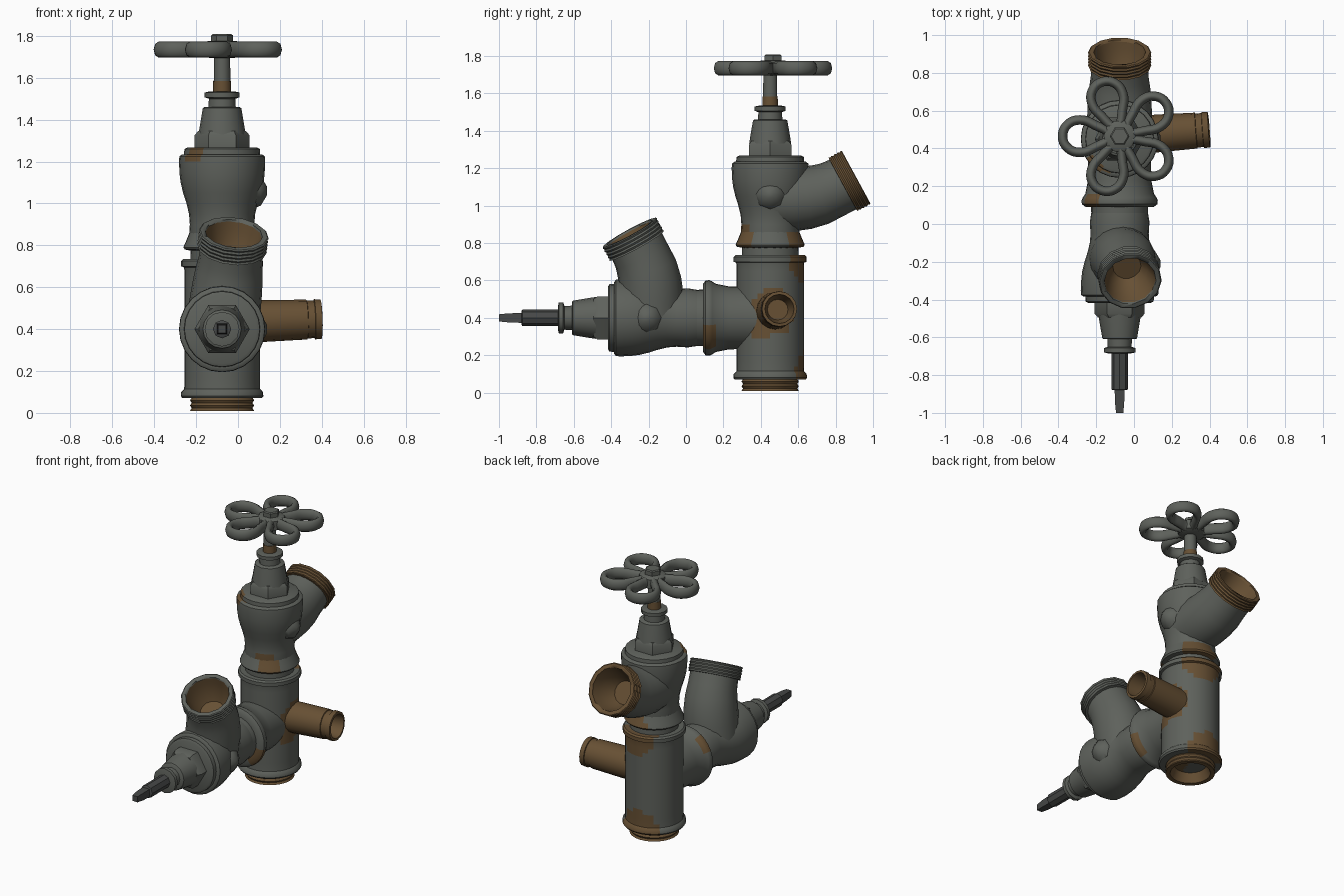
import bpy, bmesh, math
from math import cos, sin, pi, radians
from mathutils import Matrix, Vector

cube = bpy.data.objects.get("Cube")
if cube:
    bpy.data.objects.remove(cube, do_unlink=True)


def material(name, rgb):
    m = bpy.data.materials.new(name)
    m.use_nodes = True
    m.diffuse_color = (*rgb, 1)
    bsdf = m.node_tree.nodes["Principled BSDF"]
    bsdf.inputs["Base Color"].default_value = (*rgb, 1)
    bsdf.inputs["Roughness"].default_value = 0.7
    return m


GREY = material("weathered grey", (0.112, 0.120, 0.106))
BROWN = material("rusty bronze", (0.135, 0.080, 0.034))
DARK = material("dark steel", (0.062, 0.065, 0.064))

AXIS_X, AXIS_Y = -0.076, 0.45
UPRIGHT = Matrix.Translation((AXIS_X, AXIS_Y, 0))
FORWARD = Matrix.Translation((AXIS_X, 0.85, 0.40)) @ Matrix.Rotation(pi / 2, 4, 'X')


def sweep(name, sections, mat, sides=24, place=UPRIGHT, turn=0.0):
    """Skin rings given as (y, z, tilt from z toward y, radius)."""
    bm = bmesh.new()
    rings = []
    for y, z, tilt, r in sections:
        ring = []
        for k in range(sides):
            a = 2 * pi * k / sides + turn
            v = r * sin(a)
            ring.append(bm.verts.new((r * cos(a), y + v * cos(tilt), z - v * sin(tilt))))
        rings.append(ring)
    for lower, upper in zip(rings, rings[1:]):
        for k in range(sides):
            n = (k + 1) % sides
            bm.faces.new((lower[k], lower[n], upper[n], upper[k]))
    bm.faces.new(rings[0][::-1])
    bm.faces.new(rings[-1])
    mesh = bpy.data.meshes.new(name)
    bm.to_mesh(mesh)
    bm.free()
    mesh.transform(place)
    mesh.materials.append(mat)
    ob = bpy.data.objects.new(name, mesh)
    bpy.context.collection.objects.link(ob)
    bpy.ops.object.select_all(action='DESELECT')
    ob.select_set(True)
    bpy.context.view_layer.objects.active = ob
    bpy.ops.object.shade_smooth_by_angle(angle=radians(38))
    return ob


def lathe(name, profile, mat, sides=24, place=UPRIGHT, turn=0.0):
    """Turn a (height, radius) profile about the local z axis."""
    return sweep(name, [(0, z, 0, r) for z, r in profile], mat, sides, place, turn)


def thread(start, end, radius, count, depth=0.008):
    step = (end - start) / (2 * count)
    return [(start + i * step, radius - depth * (i % 2)) for i in range(2 * count + 1)]


def rust(ob, spots):
    """Recolour the faces lying inside any (centre, radius) spot."""
    ob.data.materials.append(BROWN)
    for p in ob.data.polygons:
        if any((p.center - Vector(c)).length < r for c, r in spots):
            p.material_index = 1


# Vertical body of the tee
body_rings = [(0.07, 0.15), (0.07, 0.19), (0.08, 0.197), (0.10, 0.195), (0.115, 0.181)]
body_rings += [(0.14 + 0.03 * i, 0.18) for i in range(19)]
body_rings += [(0.695, 0.182), (0.70, 0.195), (0.725, 0.195), (0.735, 0.185), (0.735, 0.155)]
body = lathe("tee_body", body_rings, GREY, 32)
rust(body, [((0.1, 0.46, 0.43), 0.125), ((0.06, 0.40, 0.35), 0.07),
            ((-0.076, 0.63, 0.09), 0.13), ((-0.05, 0.6, 0.73), 0.14)])

# Threaded foot, open underneath
lathe("foot_thread", [(0.07, 0.10), (0.01, 0.125)] + thread(0.01, 0.085, 0.153, 3), BROWN)

# Front arm of the tee
arm = lathe("tee_front_arm", [(0.4, 0.165), (0.62, 0.168), (0.69, 0.182), (0.71, 0.195),
                              (0.725, 0.202), (0.745, 0.2), (0.76, 0.18), (0.76, 0.14)],
            GREY, 32, FORWARD)
rust(arm, [((0.09, 0.12, 0.29), 0.075), ((-0.2, 0.12, 0.5), 0.06)])

# Side spout, hollow, leaning slightly back and up
lean = Vector((0.47, 0.035, 0.015)).to_track_quat('Z', 'Y').to_matrix().to_4x4()
spout_place = Matrix.Translation((-0.07, 0.465, 0.433)) @ lean
lathe("side_spout", [(0, 0.10), (0.2, 0.10), (0.40, 0.095), (0.402, 0.09), (0.435, 0.09),
                     (0.437, 0.096), (0.468, 0.094), (0.47, 0.078), (0.40, 0.07), (0.34, 0.055)],
      BROWN, 16, spout_place)


def valve(prefix, place, swing, ring_mat):
    # Bulbous housing
    lathe(prefix + "_neck", [(0.72, 0.152), (0.80, 0.150)], GREY, 24, place)
    housing = lathe(prefix + "_housing",
                    [(0.79, 0.150), (0.84, 0.158), (0.90, 0.154), (0.95, 0.158), (1.00, 0.170),
                     (1.05, 0.186), (1.10, 0.198), (1.14, 0.203), (1.20, 0.206), (1.225, 0.204),
                     (1.235, 0.19), (1.235, 0.182), (1.26, 0.18), (1.268, 0.165)], GREY, 24, place)
    # Hexagonal bonnet, gland and its flange
    lathe(prefix + "_hex", [(1.26, 0.132), (1.325, 0.132), (1.345, 0.115)], GREY, 6, place)
    lathe(prefix + "_bonnet", [(1.33, 0.112), (1.36, 0.108), (1.455, 0.092), (1.46, 0.085)],
          GREY, 16, place)
    lathe(prefix + "_gland", [(1.45, 0.066), (1.50, 0.063), (1.507, 0.083), (1.53, 0.083),
                              (1.535, 0.06)], GREY, 12, place)
    # Curved outlet with an open threaded ring
    out = place @ Matrix.Rotation(swing, 4, 'Z')
    tilt = radians(61.5)
    sweep(prefix + "_outlet", [(0.0, 1.03, radians(90), 0.17), (0.12, 1.035, radians(86), 0.172),
                               (0.20, 1.043, radians(82), 0.168), (0.27, 1.06, radians(74), 0.162),
                               (0.33, 1.085, radians(66), 0.153), (0.40, 1.118, tilt, 0.15)],
          GREY, 20, out)
    ring_place = out @ Matrix.Translation((0, 0.46, 1.152)) @ Matrix.Rotation(-tilt, 4, 'X')
    lathe(prefix + "_outlet_ring", [(-0.082, 0.14)] + thread(-0.08, -0.005, 0.168, 4, 0.005)
          + [(0, 0.162), (0, 0.136)], ring_mat, 14, ring_place)
    # Bore shown as a liner sunk into the outlet
    return housing, ring_place


def bore(name, place, mat):
    """Replace the flat ring front with a stepped, sunken interior."""
    for ob in bpy.data.objects:
        if ob.name == name + "_outlet_ring":
            cutter = lathe(name + "_bore_cutter", [(-0.17, 0.075), (-0.12, 0.105), (-0.05, 0.128),
                                                   (0.02, 0.142)], mat, 14, place)
            cutter.hide_render = True
            cutter.hide_set(True)
            for part in (ob, bpy.data.objects[name + "_outlet"]):
                mod = part.modifiers.new("bore", 'BOOLEAN')
                mod.operation, mod.object, mod.solver = 'DIFFERENCE', cutter, 'EXACT'
                bpy.context.view_layer.objects.active = part
                bpy.ops.object.modifier_apply(modifier="bore")
            bpy.data.objects.remove(cutter, do_unlink=True)
    # Thin bronze lining over the cut
    lining = lathe(name + "_outlet_lining", [(-0.002, 0.138), (-0.05, 0.126), (-0.118, 0.103),
                                             (-0.165, 0.075)], mat, 14, place)
    return lining


def drop_mouth(ob):
    """Open the first cap so the lining reads as a hollow."""
    bm = bmesh.new()
    bm.from_mesh(ob.data)
    bm.faces.ensure_lookup_table()
    bmesh.ops.delete(bm, geom=[bm.faces[-2]], context='FACES_ONLY')
    bm.to_mesh(ob.data)
    bm.free()


for prefix, place, swing, ring_mat in (("upper", UPRIGHT, 0, BROWN),
                                       ("front", FORWARD, radians(-7), GREY)):
    housing, ring_place = valve(prefix, place, swing, ring_mat)
    drop_mouth(bore(prefix, ring_place, BROWN))
    if prefix == "upper":
        rust(housing, [((0.0, 0.31, 0.83), 0.07), ((-0.19, 0.32, 1.23), 0.06)])
    # Cast boss on the model's left
    boss = place @ Matrix.Translation((0.15, 0, 1.06)) @ Matrix.Rotation(pi / 2, 4, 'Y')
    lathe(prefix + "_boss", [(0, 0.085), (0.035, 0.07), (0.065, 0.02)], GREY, 8, boss)

# Collar between tee and upper valve
collar = lathe("upper_collar", [(0.775, 0.15), (0.78, 0.178), (0.79, 0.185), (0.803, 0.18),
                                (0.82, 0.172), (0.86, 0.156)], GREY, 32)
rust(collar, [((-0.02, 0.62, 0.80), 0.11), ((0.02, 0.31, 0.81), 0.06)])

# Stems
lathe("upper_stem", [(1.5, 0.041), (1.72, 0.038)], GREY, 10)
lathe("stem_rust", [(1.53, 0.043), (1.585, 0.0425)], BROWN, 10)
lathe("front_stem", [(1.5, 0.044), (1.725, 0.044), (1.73, 0.036)], DARK, 8, FORWARD)
lathe("front_stem_tip", [(1.72, 0.038), (1.80, 0.034), (1.85, 0.027)], DARK, 4, FORWARD, pi / 4)

# Handwheel of five looped petals around a hub
wheel_centre = (AXIS_X, 0.465, 1.735)
half = [(0.13, 0.058), (0.21, 0.086), (0.275, 0.062)]
loop = [(0.055, 0)] + half + [(0.302, 0)] + [(r, -w) for r, w in reversed(half)]
curve = bpy.data.curves.new("handwheel_petals", 'CURVE')
curve.dimensions = '3D'
curve.bevel_depth = 0.025
curve.bevel_resolution = 2
curve.resolution_u = 4
for i in range(5):
    a = radians(180 + 72 * i)
    spline = curve.splines.new('BEZIER')
    spline.bezier_points.add(len(loop) - 1)
    spline.use_cyclic_u = True
    for point, (r, w) in zip(spline.bezier_points, loop):
        point.co = (r * cos(a) - w * sin(a), r * sin(a) + w * cos(a), 0)
        point.handle_left_type = point.handle_right_type = 'AUTO'
petals = bpy.data.objects.new("handwheel_petals", curve)
petals.location = wheel_centre
petals.scale.z = 1.55
curve.materials.append(GREY)
bpy.context.collection.objects.link(petals)
hub_place = Matrix.Translation(wheel_centre)
lathe("handwheel_hub", [(-0.04, 0.06), (-0.03, 0.085), (0.03, 0.085), (0.04, 0.07)],
      GREY, 10, hub_place)
lathe("hub_nut", [(0.03, 0.052), (0.068, 0.052), (0.074, 0.044)], GREY, 6, hub_place)
